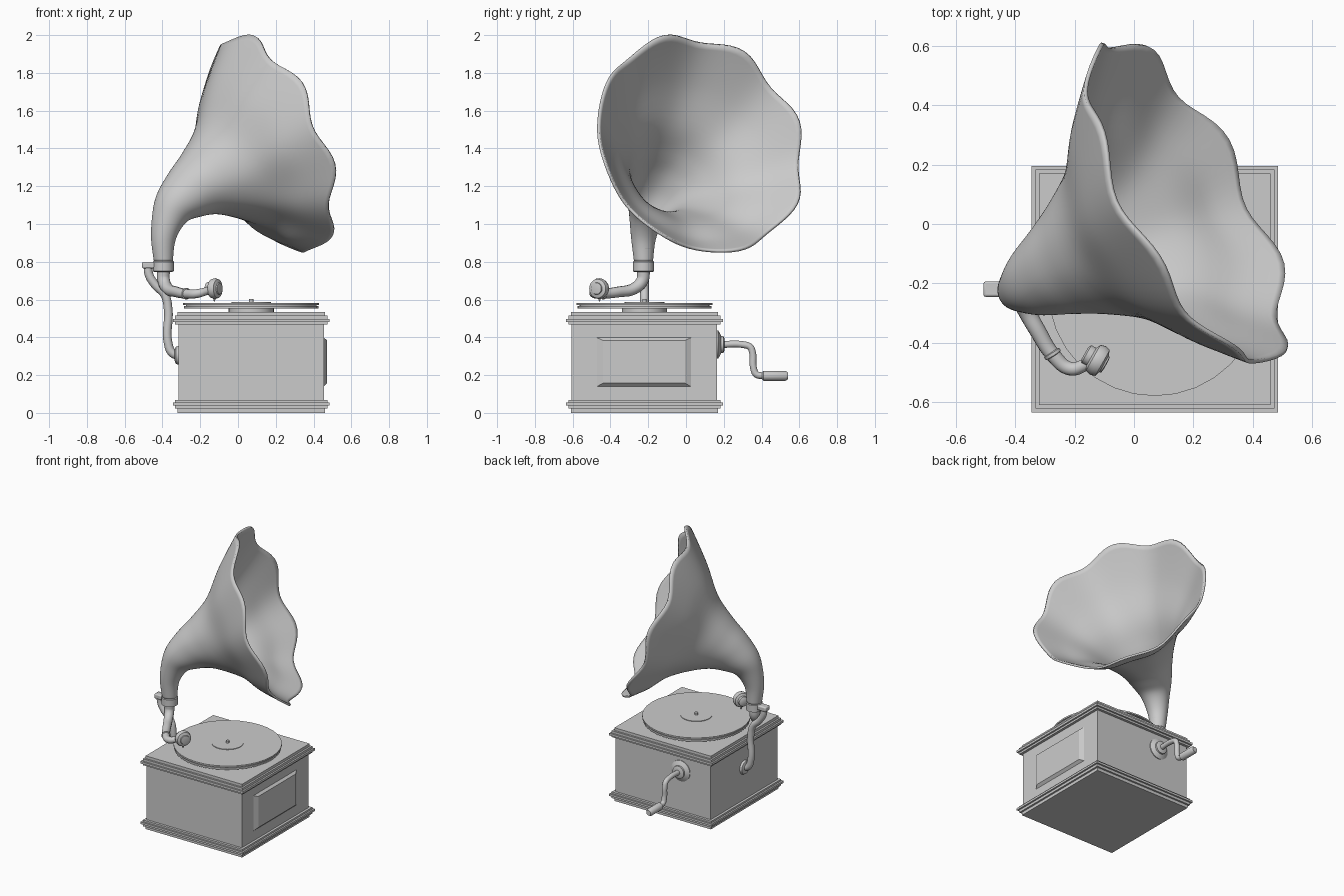
import bpy, bmesh, math
from mathutils import Vector, Matrix

cube = bpy.data.objects.get("Cube")
if cube:
    bpy.data.objects.remove(cube, do_unlink=True)

GREY = (0.6, 0.6, 0.6, 1)
mat = bpy.data.materials.new("plain grey")
mat.use_nodes = True
mat.diffuse_color = GREY
mat.node_tree.nodes["Principled BSDF"].inputs["Base Color"].default_value = GREY

CX, CY = 0.07, -0.22        # cabinet centre
BASE = Vector((-0.395, -0.225, 0))   # horn support


def finish(obj, smooth=True):
    obj.data.materials.append(mat)
    bpy.ops.object.select_all(action='DESELECT')
    obj.select_set(True)
    bpy.context.view_layer.objects.active = obj
    if smooth:
        bpy.ops.object.shade_smooth_by_angle(angle=math.radians(40))
    return obj


def mesh_object(name, bm, smooth=True):
    bmesh.ops.recalc_face_normals(bm, faces=bm.faces)
    me = bpy.data.meshes.new(name)
    bm.to_mesh(me)
    bm.free()
    obj = bpy.data.objects.new(name, me)
    bpy.context.collection.objects.link(obj)
    return finish(obj, smooth)


def add_box(bm, x, y, z):
    """Box from (min, max) pairs."""
    size = Matrix.Diagonal((x[1] - x[0], y[1] - y[0], z[1] - z[0], 1))
    mid = Matrix.Translation([sum(p) / 2 for p in (x, y, z)])
    return bmesh.ops.create_cube(bm, size=1, matrix=mid @ size)["verts"]


def lathe(name, profile, origin, axis=(0, 0, 1), steps=32):
    """Closed turned part from (radius, height) pairs along an axis."""
    bm = bmesh.new()
    turn = Vector((0, 0, 1)).rotation_difference(Vector(axis)).to_matrix()
    rings = []
    for r, h in profile:
        rings.append([bm.verts.new(Vector(origin) + turn @ Vector(
            (r * math.cos(a), r * math.sin(a), h)))
            for a in (2 * math.pi * i / steps for i in range(steps))])
    skin(bm, rings)
    bm.faces.new(rings[0])
    bm.faces.new(rings[-1])
    return mesh_object(name, bm)


def skin(bm, rings):
    n = len(rings[0])
    for a, b in zip(rings, rings[1:]):
        for i in range(n):
            bm.faces.new((a[i], a[(i + 1) % n], b[(i + 1) % n], b[i]))


def tube(name, points, radius, taper=1.0):
    """Round bent rod through the points."""
    cu = bpy.data.curves.new(name, 'CURVE')
    cu.dimensions = '3D'
    cu.bevel_depth = radius
    cu.bevel_resolution = 4
    cu.resolution_u = 8
    cu.use_fill_caps = True
    sp = cu.splines.new('BEZIER')
    sp.bezier_points.add(len(points) - 1)
    for i, (bp, co) in enumerate(zip(sp.bezier_points, points)):
        bp.co = co
        bp.handle_left_type = bp.handle_right_type = 'AUTO'
        bp.radius = 1 + (taper - 1) * i / (len(points) - 1)
    obj = bpy.data.objects.new(name, cu)
    bpy.context.collection.objects.link(obj)
    bpy.ops.object.select_all(action='DESELECT')
    obj.select_set(True)
    bpy.context.view_layer.objects.active = obj
    bpy.ops.object.convert(target='MESH')
    return finish(bpy.context.view_layer.objects.active)


# Cabinet with stepped mouldings at foot and lid
TIERS = [(0.39, 0, 0.022), (0.403, 0.022, 0.04), (0.415, 0.04, 0.055),
         (0.403, 0.055, 0.068), (0.385, 0.068, 0.468), (0.403, 0.468, 0.482),
         (0.415, 0.482, 0.498), (0.403, 0.498, 0.515), (0.39, 0.515, 0.535)]
bm = bmesh.new()
for half, z0, z1 in TIERS:
    add_box(bm, (CX - half, CX + half), (CY - half, CY + half), (z0, z1))
mesh_object("cabinet", bm, False)

# Raised side panel with sloping edges
bm = bmesh.new()
verts = add_box(bm, (0.45, 0.472), (-0.48, 0.035), (0.135, 0.402))
for v in verts:
    if v.co.x > 0.46:
        v.co.y += 0.04 if v.co.y < CY else -0.04
        v.co.z += 0.022 if v.co.z < 0.27 else -0.018
mesh_object("side_panel", bm, False)

# Turntable, record, label and spindle
DISCS = [("turntable_hub", 0.12, 0.53, 0.556), ("turntable", 0.355, 0.553, 0.566),
         ("record_gap", 0.345, 0.566, 0.572), ("record", 0.36, 0.572, 0.583),
         ("record_label", 0.105, 0.58, 0.587), ("spindle", 0.011, 0.58, 0.603)]
for name, r, z0, z1 in DISCS:
    lathe(name, [(r, z0), (r, z1)], (CX, CY, 0))

# Horn: round sections along a rising bend (reach, height, radius, tilt)
SECTIONS = [(0, 0.80, 0.05, 90), (0, 0.92, 0.065, 87), (0.035, 1.03, 0.092, 75),
            (0.09, 1.10, 0.128, 60), (0.185, 1.165, 0.172, 49),
            (0.30, 1.21, 0.235, 40), (0.42, 1.26, 0.325, 32),
            (0.525, 1.335, 0.47, 24), (0.644, 1.42, 0.605, 19)]
forward = Vector((0.886, 0.464, 0))
side = Vector((0.464, -0.886, 0))
up = Vector((0, 0, 1))


def spline(keys, t):
    """Catmull-Rom blend of the key sections."""
    i = min(int(t), len(keys) - 2)
    f = t - i
    get = lambda k: Vector(keys[max(0, min(k, len(keys) - 1))])
    a, b, c, d = (get(i + k) for k in (-1, 0, 1, 2))
    return b + 0.5 * f * (c - a + f * (2 * a - 5 * b + 4 * c - d
                                       + f * (3 * (b - c) + d - a)))


bm = bmesh.new()
rings = []
SUB, SEG = 5, 96
for k in range((len(SECTIONS) - 1) * SUB + 1):
    reach, height, r, tilt = spline(SECTIONS, k / SUB)
    t = math.radians(tilt)
    axis = forward * math.cos(t) + up * math.sin(t)
    rise = up * math.cos(t) - forward * math.sin(t)
    centre = BASE + forward * reach + up * height
    fade = (r / 0.605) ** 2.5
    ring = []
    for i in range(SEG):
        a = 2 * math.pi * i / SEG
        wave = fade * math.cos(8 * (a - math.radians(168)))
        rad = r + 0.012 * wave
        ring.append(bm.verts.new(centre + (side * math.cos(a) + rise * math.sin(a)) * rad
                                 + axis * 0.026 * wave))
    rings.append(ring)
skin(bm, rings)
horn = mesh_object("horn", bm)
shell = horn.modifiers.new("thickness", 'SOLIDIFY')
shell.thickness = 0.014
# Thicken towards the hollow side
probe = horn.data.polygons[0]
outward = (probe.center - BASE - up * probe.center.z).dot(probe.normal) > 0
shell.offset = -1 if outward else 1

# Collar under the horn
lathe("horn_collar", [(0.045, 0.745), (0.055, 0.75), (0.055, 0.8), (0.049, 0.807),
                      (0.049, 0.85), (0.056, 0.87)], BASE)

# Bracket holding the horn to the cabinet
path = [(-0.3, 0.305), (-0.345, 0.315), (-0.37, 0.37), (-0.37, 0.55), (-0.388, 0.625),
        (-0.44, 0.68), (-0.472, 0.735), (-0.475, 0.785)]
tube("bracket", [(x, CY, z) for x, z in path], 0.023)
bm = bmesh.new()
add_box(bm, (-0.508, -0.42), (CY - 0.026, CY + 0.026), (0.765, 0.8))
bracket_top = mesh_object("bracket_top", bm)
bevel = bracket_top.modifiers.new("soft", 'BEVEL')
bevel.width = 0.008
bevel.segments = 2
lathe("bracket_flange", [(0.05, 0), (0.045, 0.014), (0.03, 0.02)],
      (-0.315, CY, 0.305), (-1, 0, 0))

# Tone arm, joint ring and sound head
tube("tone_arm", [(-0.395, -0.225, 0.76), (-0.393, -0.232, 0.70), (-0.372, -0.275, 0.658),
                  (-0.325, -0.36, 0.64), (-0.27, -0.445, 0.63), (-0.215, -0.488, 0.632),
                  (-0.165, -0.475, 0.645), (-0.13, -0.455, 0.652)], 0.036, 0.5)
lathe("arm_ring", [(0.022, -0.009), (0.03, -0.005), (0.03, 0.005), (0.022, 0.009)],
      (-0.275, -0.438, 0.631), (0.53, -0.84, -0.06))
lathe("sound_head", [(0.022, -0.05), (0.034, -0.044), (0.034, -0.025), (0.05, -0.018),
                     (0.055, 0), (0.05, 0.018), (0.032, 0.024), (0.03, 0.03),
                     (0.015, 0.032)], (-0.122, -0.46, 0.658), (0.87, -0.49, 0))
lathe("needle", [(0.003, 0.59), (0.011, 0.625)], (-0.125, -0.458, 0), steps=12)

# Winding crank on the back
KX = -0.075
lathe("crank_flange", [(0.075, 0), (0.075, 0.008), (0.055, 0.02), (0.045, 0.024),
                       (0.045, 0.036), (0.03, 0.042)], (KX, 0.162, 0.362), (0, 1, 0))
bend = [(0.16, 0.36), (0.31, 0.36), (0.34, 0.348), (0.352, 0.32), (0.358, 0.235),
        (0.372, 0.205), (0.4, 0.197), (0.44, 0.196)]
tube("crank_arm", [(KX, y, z) for y, z in bend], 0.018)
lathe("crank_handle", [(0.017, 0), (0.026, 0.008), (0.026, 0.125), (0.018, 0.138)],
      (KX, 0.402, 0.196), (0, 1, 0))
